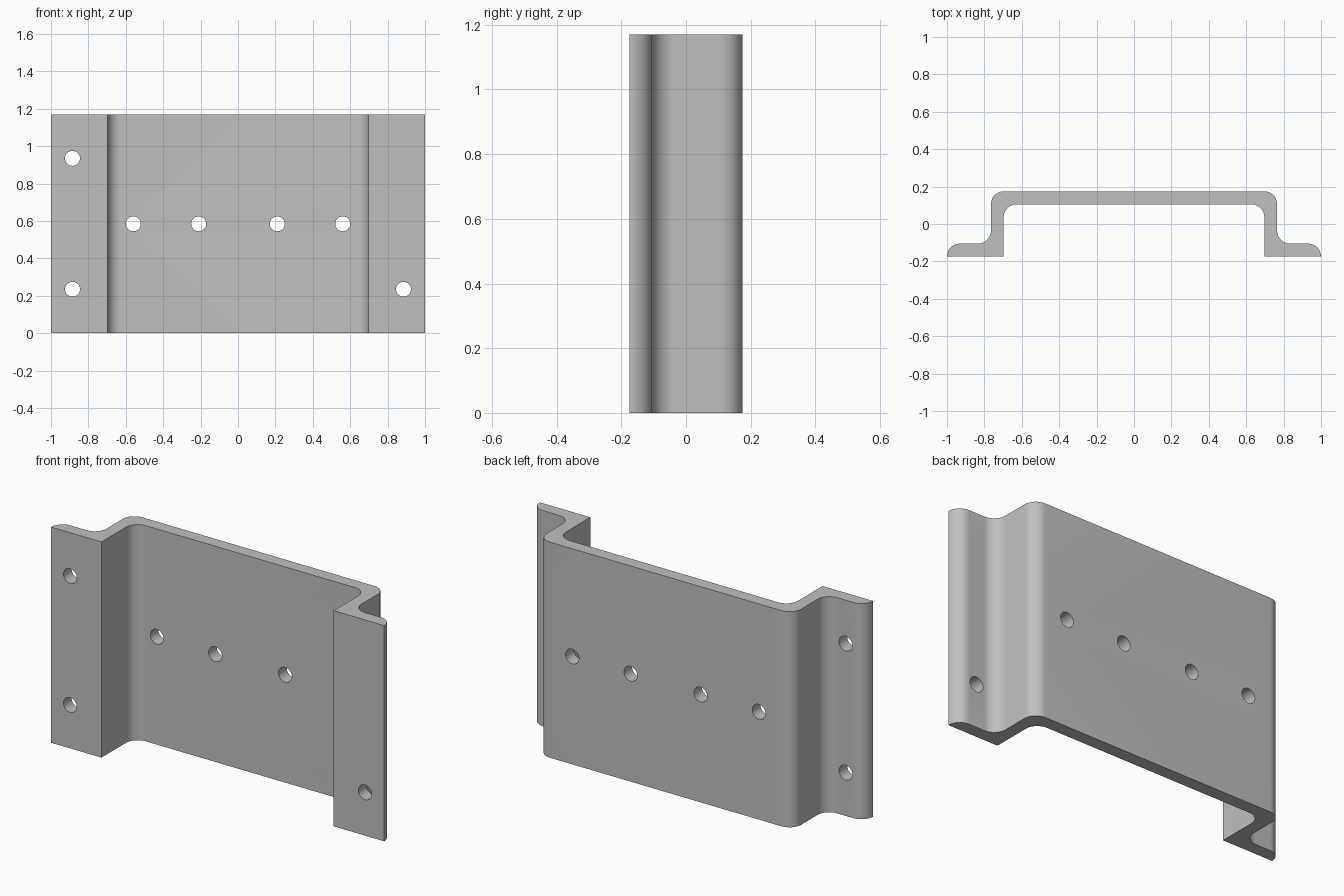
import bpy, bmesh, math
from mathutils import Vector

cube = bpy.data.objects.get("Cube")
if cube:
    bpy.data.objects.remove(cube, do_unlink=True)

HEIGHT = 1.17
RADIUS = 0.07
HOLE = 0.04

# Plain grey metal
grey = bpy.data.materials.new("grey metal")
grey.use_nodes = True
colour = (0.53, 0.53, 0.53, 1)
grey.diffuse_color = colour
grey.node_tree.nodes["Principled BSDF"].inputs["Base Color"].default_value = colour


def rounded(corners, steps=12):
    """Closed outline; each corner is (x, y, fillet radius), all turns square."""
    points = []
    for i, (x, y, r) in enumerate(corners):
        p = Vector((x, y))
        if r == 0:
            points.append(p)
            continue
        a = (Vector(corners[i - 1][:2]) - p).normalized() * r
        b = (Vector(corners[(i + 1) % len(corners)][:2]) - p).normalized() * r
        for k in range(steps + 1):
            t = k / steps * math.pi / 2
            points.append(p + a * (1 - math.sin(t)) + b * (1 - math.cos(t)))
    return points


def finish(name, bm):
    bmesh.ops.recalc_face_normals(bm, faces=bm.faces)
    mesh = bpy.data.meshes.new(name)
    bm.to_mesh(mesh)
    bm.free()
    mesh.materials.append(grey)
    obj = bpy.data.objects.new(name, mesh)
    bpy.context.collection.objects.link(obj)
    return obj


# Hat-shaped cross-section: right half corners, then mirrored
half = [(0.765, 0.175, RADIUS), (0.765, -0.105, RADIUS), (1, -0.105, 0.0695),
        (1, -0.175, 0), (0.697, -0.175, 0), (0.697, 0.105, RADIUS)]
corners = half + [(-x, y, r) for x, y, r in reversed(half)]

bm = bmesh.new()
base = bm.faces.new([bm.verts.new((p.x, p.y, 0)) for p in rounded(corners)])
top = bmesh.ops.extrude_face_region(bm, geom=[base], use_keep_orig=True)
bmesh.ops.translate(bm, vec=(0, 0, HEIGHT),
                    verts=[v for v in top["geom"] if isinstance(v, bmesh.types.BMVert)])
bracket = finish("bracket", bm)

# Bolt holes: a row across the web and a pair in each flange
holes = [(x, HEIGHT / 2) for x in (-0.56, -0.21, 0.21, 0.56)]
holes += [(s * 0.885, z) for s in (-1, 1) for z in (0.235, 0.935)]
bm = bmesh.new()
for x, z in holes:
    drill = bmesh.ops.create_cone(bm, cap_ends=True, segments=32,
                                  radius1=HOLE, radius2=HOLE, depth=1)["verts"]
    for v in drill:
        v.co = (v.co.x + x, v.co.z, v.co.y + z)
cutter = finish("hole_cutter", bm)
cutter.hide_render = True

cut = bracket.modifiers.new("bolt holes", "BOOLEAN")
cut.operation = "DIFFERENCE"
cut.solver = "EXACT"
cut.object = cutter

bpy.ops.object.select_all(action="DESELECT")
bracket.select_set(True)
bpy.context.view_layer.objects.active = bracket
bpy.ops.object.modifier_apply(modifier=cut.name)
bpy.data.objects.remove(cutter, do_unlink=True)

# Smooth bends and hole walls, sharp edges kept
bpy.ops.object.shade_smooth_by_angle(angle=math.radians(30))
